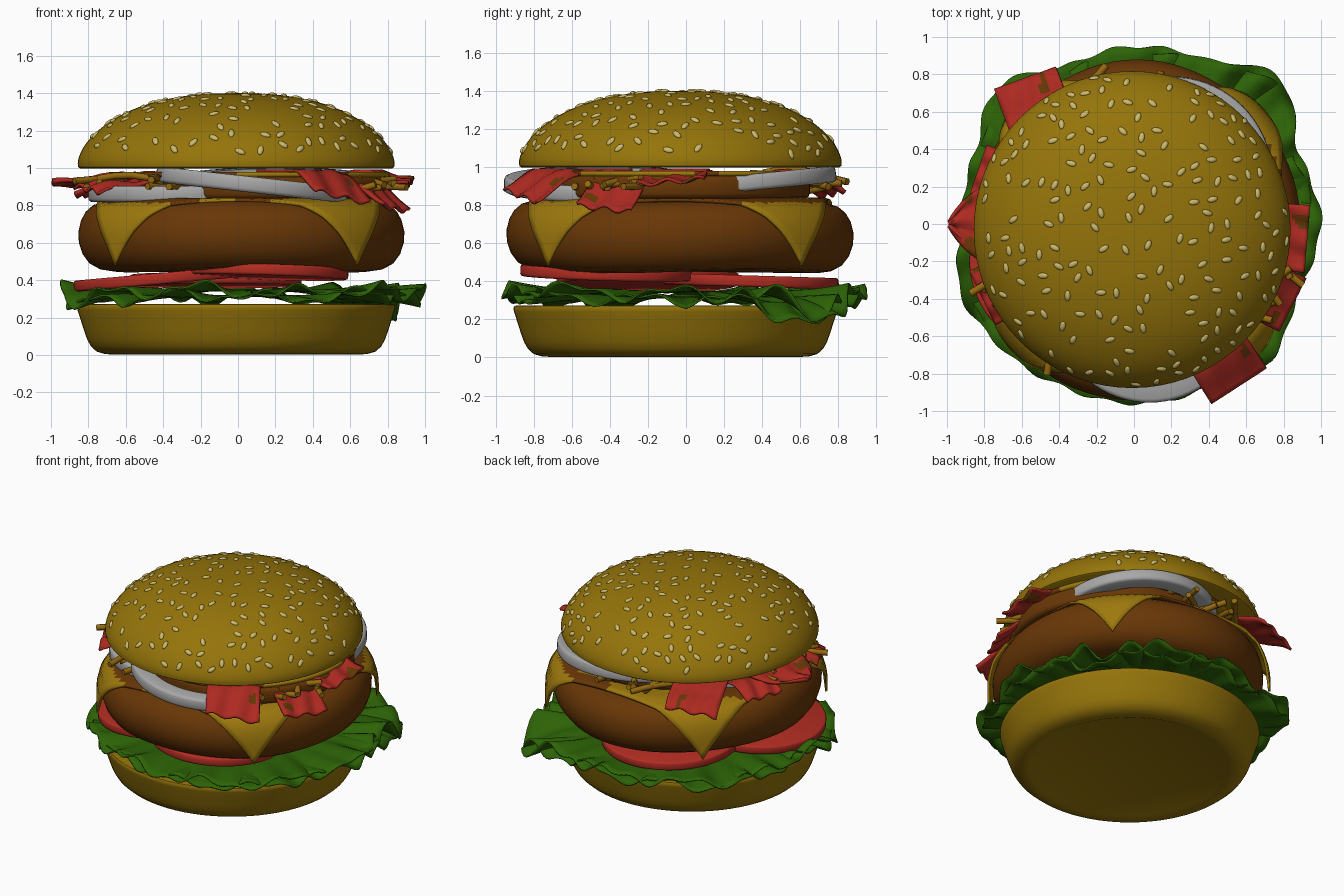
import bpy, bmesh, math, random
from math import sin, cos, pi, radians, exp
from mathutils import Vector, Matrix, noise

random.seed(4)
cube = bpy.data.objects.get("Cube")
if cube:
    bpy.data.objects.remove(cube)


def material(name, r, g, b):
    m = bpy.data.materials.new(name)
    m.use_nodes = True
    m.diffuse_color = (r, g, b, 1)
    m.node_tree.nodes["Principled BSDF"].inputs["Base Color"].default_value = (r, g, b, 1)
    return m


BUN = material("bun gold", 0.3, 0.175, 0.003)
SEED = material("sesame cream", 0.6, 0.48, 0.14)
MEAT = material("patty brown", 0.14, 0.038, 0.002)
CHEESE = material("cheese yellow", 0.34, 0.19, 0.004)
RED = material("tomato red", 0.45, 0.026, 0.016)
BACON = material("bacon red", 0.42, 0.023, 0.015)
GREEN = material("lettuce green", 0.026, 0.125, 0.002)
WHITE = material("onion white", 0.39, 0.39, 0.39)
FRIED = material("fried onion", 0.3, 0.14, 0.005)


def finish(name, bm, mats, angle=45):
    bmesh.ops.remove_doubles(bm, verts=bm.verts, dist=0.0005)
    bmesh.ops.recalc_face_normals(bm, faces=bm.faces)
    mesh = bpy.data.meshes.new(name)
    bm.to_mesh(mesh)
    bm.free()
    for m in mats:
        mesh.materials.append(m)
    ob = bpy.data.objects.new(name, mesh)
    bpy.context.collection.objects.link(ob)
    bpy.ops.object.select_all(action="DESELECT")
    ob.select_set(True)
    bpy.context.view_layer.objects.active = ob
    bpy.ops.object.shade_smooth_by_angle(angle=radians(angle))
    return ob


def sheet(name, nu, nv, fn, mats, thick=0, wrap_u=False, wrap_v=False, rule=None, angle=45):
    """Grid surface from fn(u, v); can wrap either way and be thickened."""
    bm = bmesh.new()
    cu, cv = nu + (not wrap_u), nv + (not wrap_v)
    grid = [[bm.verts.new(fn(i / nu, j / nv)) for j in range(cv)] for i in range(cu)]
    for i in range(nu):
        for j in range(nv):
            a, b = (i + 1) % cu, (j + 1) % cv
            f = bm.faces.new((grid[i][j], grid[a][j], grid[a][b], grid[i][b]))
            if rule:
                f.material_index = rule(f.calc_center_median())
    ob = finish(name, bm, mats, angle)
    if thick:
        mod = ob.modifiers.new("thickness", "SOLIDIFY")
        mod.thickness = thick
        mod.offset = 0
    return ob


def lathe(name, profile, loc, mat, closed=False, tilt=(0, 0), segs=72):
    n = len(profile) if closed else len(profile) - 1

    def fn(u, v):
        r, z = profile[round(v * n)]
        return (r * cos(2 * pi * u), r * sin(2 * pi * u), z)
    ob = sheet(name, segs, n, fn, [mat], wrap_u=True, wrap_v=closed)
    ob.location = loc
    ob.rotation_euler = (tilt[0], tilt[1], 0)
    return ob


def slab(r, h, inner=0):
    """Disc or ring cross-section with rounded rims."""
    c, half = h * 0.22, h / 2
    outer = [(r - c, -half), (r - c * 0.3, -half + c * 0.3), (r, -half + c),
             (r, half - c), (r - c * 0.3, half - c * 0.3), (r - c, half)]
    return [(inner, -half)] + outer + [(inner, half)]


# Bottom bun
lathe("bottom_bun", [(0, 0.012), (0.64, 0.012), (0.66, 0.003), (0.7, 0.005), (0.745, 0.018),
                     (0.775, 0.045), (0.795, 0.08), (0.813, 0.13), (0.832, 0.19), (0.848, 0.24),
                     (0.852, 0.258), (0.846, 0.27), (0.835, 0.273), (0, 0.273)], (-0.01, -0.055, 0), BUN)


# Top bun
def dome(r):
    return 1.025 + 0.375 * max(0, 1 - (r / 0.847) ** 2.4) ** 0.6


arc = [0.847 * sin(pi / 2 * k / 24) for k in range(25)]
lathe("top_bun", [(r, dome(r)) for r in arc] + [(0.845, 1.005), (0.835, 0.998), (0, 0.998)],
      (-0.01, -0.03, 0), BUN)

# Sesame seeds, evenly scattered and lying on the dome
bm = bmesh.new()
spots = []
for _ in range(3000):
    r, a = 0.838 * random.random() ** 0.45, random.uniform(0, 2 * pi)
    p = Vector((r * cos(a), r * sin(a), dome(r)))
    if len(spots) < 180 and all((p - q).length > 0.07 for q in spots):
        spots.append(p)
        slope = (dome(r + 0.005) - dome(r - 0.005)) / 0.01
        normal = Vector((-slope * cos(a), -slope * sin(a), 1)).normalized()
        turn = normal.to_track_quat("Z", "Y").to_matrix().to_4x4()
        place = (Matrix.Translation(p + Vector((-0.01, -0.03, 0))) @ turn
                 @ Matrix.Rotation(random.uniform(0, pi), 4, "Z")
                 @ Matrix.Diagonal((0.03, 0.016, 0.011, 1)))
        bmesh.ops.create_icosphere(bm, subdivisions=2, radius=1, matrix=place)
finish("sesame_seeds", bm, [SEED], 80)

# Patty, slightly longer front to back, with an uneven rim
section = [(0, 0.45), (0.7, 0.45), (0.77, 0.46), (0.825, 0.49), (0.862, 0.54), (0.882, 0.6),
           (0.885, 0.66), (0.87, 0.72), (0.845, 0.765), (0.805, 0.8), (0.74, 0.818), (0, 0.818)]


def patty(u, v):
    a = 2 * pi * u
    r, z = section[round(v * 11)]
    r *= 1 + 0.006 * sin(5 * a)
    return (0.018 + 0.985 * r * cos(a), -0.037 + 1.03 * r * sin(a), z + 0.008 * sin(3 * a) * (r > 0.3))


sheet("patty", 80, 11, patty, [MEAT], wrap_u=True)

# Square cheese slice draped over the patty
path = [(0, 0.832), (0.73, 0.832), (0.83, 0.805), (0.883, 0.745), (0.908, 0.66), (0.92, 0.4)]


def drape(s):
    s += 0.45 * max(0, s - 0.84)
    for (r0, z0), (r1, z1) in zip(path, path[1:]):
        step = math.hypot(r1 - r0, z1 - z0)
        if s <= step:
            return r0 + (r1 - r0) * s / step, z0 + (z1 - z0) * s / step
        s -= step
    return path[-1]


def cheese(u, v):
    x, y = (u - 0.5) * 1.52, (v - 0.5) * 1.52
    a = math.atan2(y, x) - radians(2.5)
    r, z = drape(math.hypot(x, y))
    return (0.018 + r * cos(a), -0.03 + 1.03 * r * sin(a), z)


sheet("cheese_slice", 48, 48, cheese, [CHEESE, MEAT], 0.016,
      rule=lambda c: int(c.z > 0.805 and noise.noise(c * 3) > 0.04))

# Filling beneath the top bun
lathe("sauced_filling", slab(0.7, 0.12), (0.12, -0.05, 0.895), MEAT)
sheet("upper_cheese", 72, 14,
      lambda u, v: (0.06 + 0.75 * v * cos(2 * pi * u), -0.02 + 0.75 * v * sin(2 * pi * u), 0.965),
      [CHEESE, MEAT], 0.025, True, rule=lambda c: int(noise.noise(c * 4) > 0))

# Onion rings
for name, r, loc, tilt in (("front", 0.52, (0.08, -0.435, 0.91), (0, 0.11)),
                           ("back", 0.54, (0.2, 0.25, 0.91), (0.1, 0)),
                           ("side", 0.52, (-0.28, -0.17, 0.86), (0, 0))):
    lathe(name + "_onion_ring", slab(r, 0.085, r - 0.1), loc, WHITE, True, tilt)

# Tomato slices
for name, r, loc, tilt in (("side", 0.48, (-0.4, -0.2, 0.41), (0, -0.09)),
                           ("front", 0.45, (0.14, -0.42, 0.445), (-0.03, 0.03)),
                           ("back", 0.46, (-0.12, 0.34, 0.4), (-0.03, 0))):
    lathe(name + "_tomato", slab(r, 0.06), loc, RED, False, tilt)

# Ruffled lettuce leaves
reach = [1.0, 0.96, 1.1, 0.96, 0.95, 0.92, 1.03, 0.93, 0.92, 1.0, 0.97, 0.95, 0.96, 0.96, 1.03, 0.95]


def leaf(scale, height, phase, amp):
    def fn(u, v):
        a, k = 2 * pi * u, u * 16
        i, f = int(k) % 16, k % 1
        f = f * f * (3 - 2 * f)
        edge = (reach[i] * (1 - f) + reach[(i + 1) % 16] * f) * scale
        edge += 0.01 * sin(23 * a + phase)
        flare = exp(-((a - 0.66) / 0.42) ** 2)
        side = exp(-((a - 3.6) / 0.15) ** 2)
        r = 0.25 + (edge - 0.25) * v
        wave = sin(11 * a + phase + 2 * v) + 0.6 * sin(25 * a + 2 * phase) + 0.4 * sin(6 * a)
        rise = v ** 3 * (amp * (1 + 1.2 * flare) * wave - 0.07 * flare - 0.06 * side)
        return (r * cos(a), r * sin(a), max(height + rise, 0.285 if r < 0.86 else 0.1))
    return fn


sheet("upper_lettuce", 200, 14, leaf(1.0, 0.345, 0.5, 0.031), [GREEN], 0.01, True, angle=70)
sheet("lower_lettuce", 200, 14, leaf(0.97, 0.315, 2.6, 0.03), [GREEN], 0.01, True, angle=70)


# Bacon strips: direction, reach, width, inner height, outer height, sideways tilt, shift, taper
def strip(index, deg, far, width, z0, z1, tilt, shift, taper):
    a = radians(deg)

    def fn(u, v):
        d, w = 0.45 + (far - 0.45) * u, (v - 0.5) * width * (1 - taper * u ** 4)
        drop = max(0, (u - 0.55) / 0.45) ** 1.2
        z = z0 + (z1 - z0) * drop + tilt * w * u
        z += 0.014 * sin(10 * u + index) + 0.014 * sin(14 * v + 5 * u + index) * u
        w += shift
        return (d * cos(a) - w * sin(a), d * sin(a) + w * cos(a), min(z, 0.985))
    sheet("bacon_strip_%d" % index, 26, 14, fn, [BACON, MEAT], 0.016,
          rule=lambda c: int(noise.noise(c * 7) > 0.4))


for k, spec in enumerate(((-57, 1.03, 0.35, 0.985, 0.86, -0.2, 0, 0), (-27, 0.95, 0.32, 0.94, 0.79, -0.1, 0, 0),
                          (-5, 0.93, 0.36, 0.975, 0.92, 0.08, 0, 0), (180, 0.99, 0.5, 0.94, 0.91, 0.1, 0, 0.95),
                          (110, 0.93, 0.35, 0.96, 0.85, -0.1, 0.28, 0), (206, 0.9, 0.32, 0.93, 0.89, -0.1, 0, 0),
                          (161, 0.88, 0.28, 0.92, 0.87, 0, 0, 0))):
    strip(k + 1, *spec)

# Crispy fried onion sticks, in loose bundles
sticks = bpy.data.curves.new("fried_onion_sticks", "CURVE")
sticks.dimensions = "3D"
sticks.bevel_depth = 0.02
sticks.bevel_resolution = 1
sticks.use_fill_caps = True
for deg, count, far in ((203, 7, 0.95), (340, 5, 0.96), (240, 3, 0.93), (100, 6, 0.86), (325, 4, 0.9),
                        (170, 3, 0.84), (80, 3, 0.83)):
    for n in range(count):
        a = radians(deg + random.uniform(-9, 9) * (n > 0))
        tip = Vector((far * cos(a), far * sin(a), random.uniform(0.89, 0.95)))
        tip.xy *= 1 if n == 0 else random.uniform(0.86, 0.95)
        b = a + random.uniform(-0.9, 0.9)
        root = tip - Vector((0.38 * cos(b), 0.38 * sin(b), random.uniform(-0.04, 0.06)))
        bend = Vector((0, 0, random.uniform(-0.03, 0.03)))
        line = sticks.splines.new("POLY")
        line.points.add(4)
        for i, pt in enumerate(line.points):
            t = i / 4
            pt.co = (*(root.lerp(tip, t) + bend * sin(pi * t)), 1)
sticks.materials.append(FRIED)
sticks.materials.append(SEED)
ob = bpy.data.objects.new("fried_onion_sticks", sticks)
bpy.context.collection.objects.link(ob)
bpy.ops.object.select_all(action="DESELECT")
ob.select_set(True)
bpy.context.view_layer.objects.active = ob
bpy.ops.object.convert(target="MESH")
# Pale cut ends
for p in ob.data.polygons:
    p.material_index = int(len(p.vertices) > 4)
